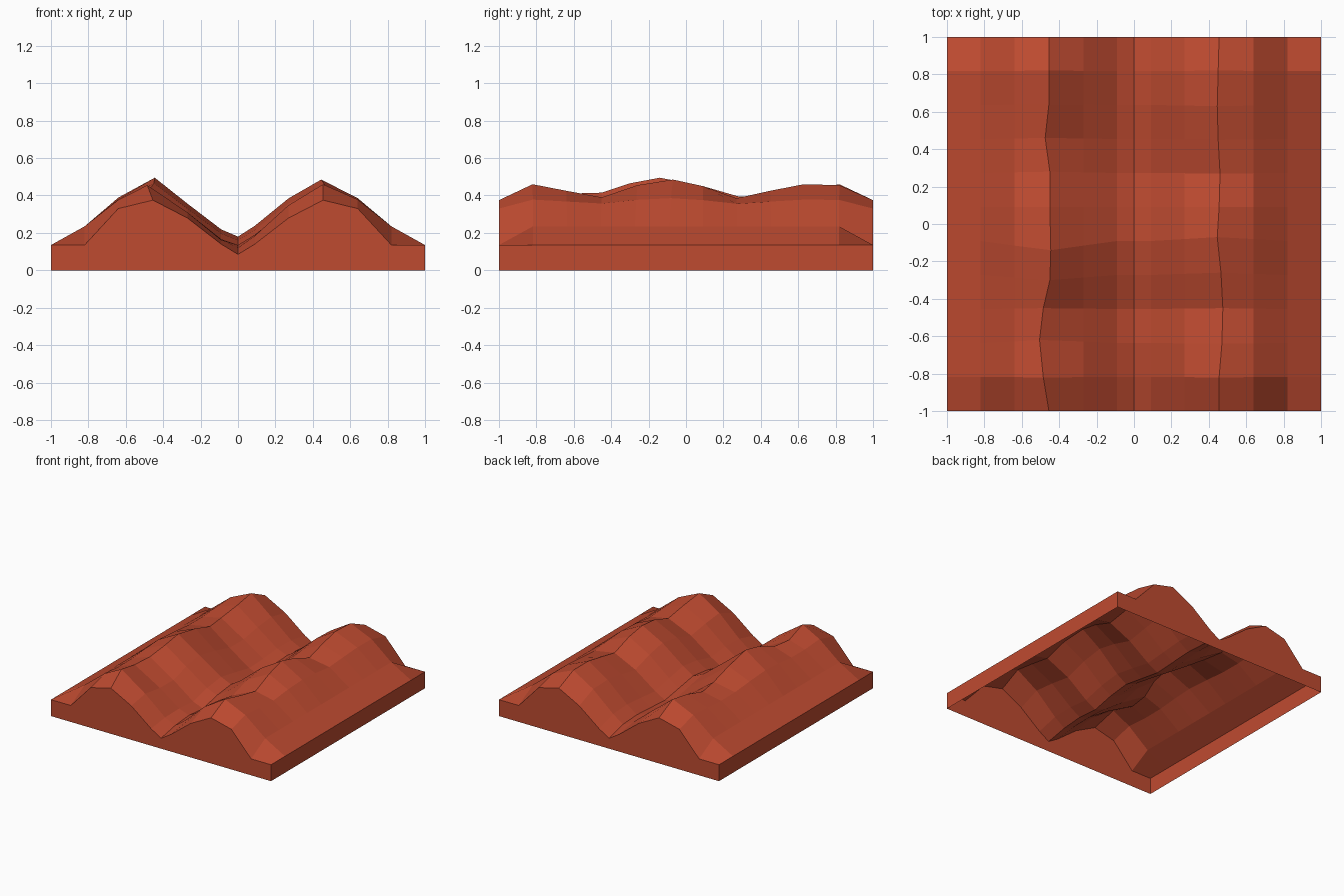
import bpy, bmesh

if "Cube" in bpy.data.objects:
    bpy.data.objects.remove(bpy.data.objects["Cube"])

clay = bpy.data.materials.new("red clay")
clay.diffuse_color = (0.52, 0.07, 0.03, 1)
clay.use_nodes = True
clay.node_tree.nodes["Principled BSDF"].inputs["Base Color"].default_value = clay.diffuse_color

# Crest lines of the two ridges, front to back: (x, y, height)
left_crest = [(-.455, -1, .375), (-.485, -.82, .455), (-.505, -.62, .41), (-.485, -.45, .415),
              (-.45, -.3, .465), (-.445, -.14, .495), (-.45, .09, .45), (-.45, .28, .395),
              (-.475, .46, .39), (-.455, .64, .43), (-.455, .82, .46), (-.455, 1, .375)]
right_crest = [(.455, -1, .375), (.455, -.82, .46), (.47, -.64, .425), (.475, -.45, .39),
               (.465, -.26, .455), (.445, -.07, .485), (.455, .09, .45), (.46, .27, .385),
               (.45, .45, .425), (.445, .63, .46), (.45, .82, .455), (.455, 1, .375)]
# Valley floor heights between the ridges, front to back
valley = [.085, .12, .135, .12, .16, .18, .15, .12, .13, .14, .13, .085]


def half_row(i, crest, inner_lift):
    """Points from next to the valley out to the rim, for one ridge."""
    x, y, z = crest[i]
    s = 1 if x > 0 else -1
    edge = i in (0, 11)
    row_y = -1 + 2 * i / 11
    v = valley[i]
    mid_y = (y + row_y) / 2
    lift = 0 if edge else inner_lift
    return [(s * .09, row_y, v + .19 * (z - v) + lift * .6),
            (s * .27, mid_y, v + .67 * (z - v) + lift),
            (x, y, z),
            (s * .64, mid_y, .33 if edge else .24 + .3 * z),
            (s * .82, row_y, .135 if edge else .235),
            (s, row_y, .135)]


# Terrain surface as a grid of quads
bm = bmesh.new()
grid = []
for i in range(12):
    left = half_row(i, left_crest, -.035)
    right = half_row(i, right_crest, .0)
    row = left[::-1] + [(0, -1 + 2 * i / 11, valley[i])] + right
    grid.append([bm.verts.new(p) for p in row])
for a, b in zip(grid, grid[1:]):
    for k in range(len(a) - 1):
        bm.faces.new((a[k], a[k + 1], b[k + 1], b[k]))

# Skirt walls down to the ground, open underneath
rim = (grid[0] + [r[-1] for r in grid[1:]] + grid[-1][-2::-1]
       + [r[0] for r in grid[-2:0:-1]])
foot = [bm.verts.new((v.co.x, v.co.y, 0)) for v in rim]
for k in range(len(rim)):
    n = (k + 1) % len(rim)
    bm.faces.new((rim[n], rim[k], foot[k], foot[n]))

mesh = bpy.data.meshes.new("ridged_ground")
bm.to_mesh(mesh)
bm.free()
mesh.materials.append(clay)
tile = bpy.data.objects.new("ridged_ground", mesh)
bpy.context.collection.objects.link(tile)
